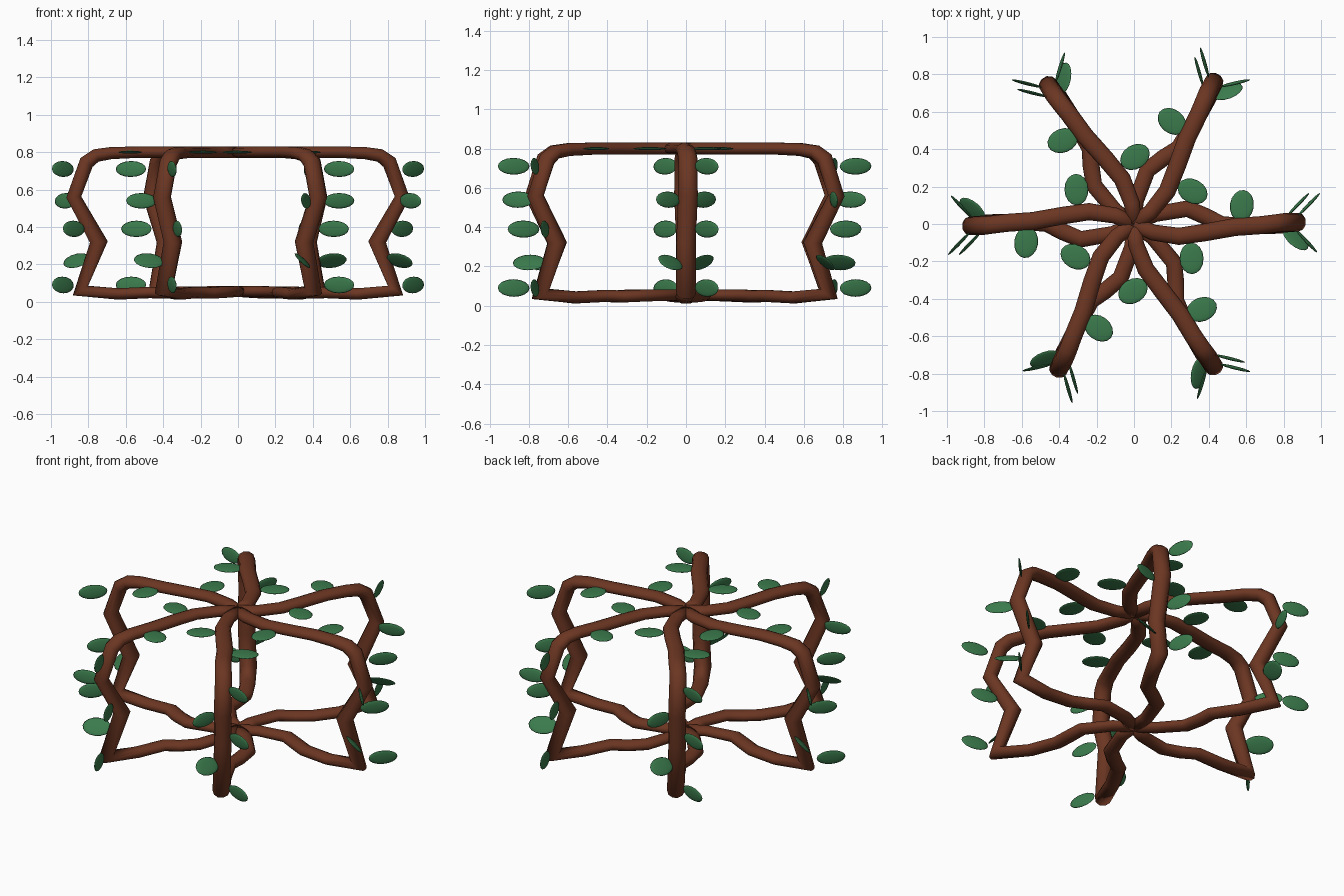
import bpy, bmesh, math
from mathutils import Vector, Matrix

if "Cube" in bpy.data.objects:
    bpy.data.objects.remove(bpy.data.objects["Cube"])


def material(name, rgb):
    m = bpy.data.materials.new(name)
    m.diffuse_color = (*rgb, 1)
    m.use_nodes = True
    m.node_tree.nodes["Principled BSDF"].inputs["Base Color"].default_value = m.diffuse_color
    return m


BARK = material("bark brown", (0.150, 0.037, 0.016))
LEAF = material("leaf green", (0.043, 0.195, 0.072))

# Branch path for one arm: (radial, tangential, height, half width, half thickness)
PATH = [
    (0.00, 0.000, 0.800, 0.040, 0.032), (0.10, -0.045, 0.800, 0.043, 0.032),
    (0.24, -0.066, 0.800, 0.046, 0.032), (0.38, -0.045, 0.800, 0.047, 0.032),
    (0.54, -0.016, 0.800, 0.048, 0.032), (0.68, -0.006, 0.795, 0.048, 0.034),
    (0.76, 0.004, 0.782, 0.048, 0.037), (0.810, 0.010, 0.745, 0.049, 0.042),
    (0.878, 0.010, 0.560, 0.050, 0.042), (0.744, 0.000, 0.320, 0.050, 0.050),
    (0.842, 0.000, 0.060, 0.050, 0.050), (0.64, -0.010, 0.042, 0.045, 0.032),
    (0.47, -0.004, 0.050, 0.045, 0.032), (0.385, 0.040, 0.047, 0.045, 0.032),
    (0.285, 0.082, 0.052, 0.045, 0.032), (0.11, 0.052, 0.055, 0.042, 0.030),
    (0.00, 0.000, 0.055, 0.040, 0.030),
]
SIDES = 10

# Leaves: (base radial, base tangential, height, heading, tilt from flat, half width)
LEAVES = [
    (0.565, 0.015, 0.800, 82, 0, 0.064), (0.305, -0.10, 0.800, -88, 0, 0.064),
    (0.878, 0.045, 0.710, 46, 84, 0.043), (0.865, -0.030, 0.540, -47, 83, 0.042),
    (0.820, 0.045, 0.390, 46, 85, 0.044), (0.800, -0.025, 0.220, -40, 45, 0.056),
    (0.878, 0.045, 0.090, 46, 84, 0.045),
]
LEAF_LENGTH = 0.168

# Small sideways lean of each arm's outer end
DRIFT = (0.0, 0.0, 0.015, 0.0, 0.028, -0.022)


def lean(r, t, drift):
    """Tangential position, shifted progressively towards the outer end."""
    return t + drift * min(1, max(0, (r - 0.3) / 0.45))


def finish(bm, name, mat, angle):
    me = bpy.data.meshes.new(name)
    bmesh.ops.recalc_face_normals(bm, faces=bm.faces)
    for f in bm.faces:
        f.smooth = True
    bm.to_mesh(me)
    bm.free()
    me.materials.append(mat)
    ob = bpy.data.objects.new(name, me)
    ob.rotation_euler.z = angle
    bpy.context.collection.objects.link(ob)
    return ob


def branch(name, angle, drift):
    """Sweep an oval section along the path."""
    bm = bmesh.new()
    pts = [Vector((r, lean(r, t, drift), z)) for r, t, z, _, _ in PATH]
    rings = []
    for i, p in enumerate(pts):
        t = Vector()
        if i > 0:
            t += (p - pts[i - 1]).normalized()
        if i < len(pts) - 1:
            t += (pts[i + 1] - p).normalized()
        t.normalize()
        # side stays close to tangential, following the path's bends
        side = Vector((0, 1, 0)) - t * t.y
        side.normalize()
        up = side.cross(t)
        w, h = PATH[i][3:]
        rings.append([bm.verts.new(p + side * w * math.cos(a) + up * h * math.sin(a))
                      for a in (2 * math.pi * k / SIDES for k in range(SIDES))])
    for a, b in zip(rings, rings[1:]):
        for k in range(SIDES):
            n = (k + 1) % SIDES
            bm.faces.new((a[k], a[n], b[n], b[k]))
    bm.faces.new(rings[0])
    bm.faces.new(rings[-1])
    return finish(bm, name, BARK, angle)


def leaves(name, angle, drift):
    """Flattened oval leaves growing off one arm."""
    bm = bmesh.new()
    for r, t, z, heading, tilt, half in LEAVES:
        m = (Matrix.Translation((r, lean(r, t, drift), z))
             @ Matrix.Rotation(math.radians(heading), 4, 'Z')
             @ Matrix.Rotation(math.radians(-tilt), 4, 'X')
             @ Matrix.Translation((LEAF_LENGTH / 2, 0, 0))
             @ Matrix.Diagonal((LEAF_LENGTH / 2, half, 0.008, 1)))
        bmesh.ops.create_uvsphere(bm, u_segments=16, v_segments=8, radius=1, matrix=m)
    return finish(bm, name, LEAF, angle)


# Six arms around the centre
for i, drift in enumerate(DRIFT):
    angle = math.radians(60 * i)
    branch(f"branch_{i + 1}", angle, drift)
    leaves(f"leaves_{i + 1}", angle, drift)
